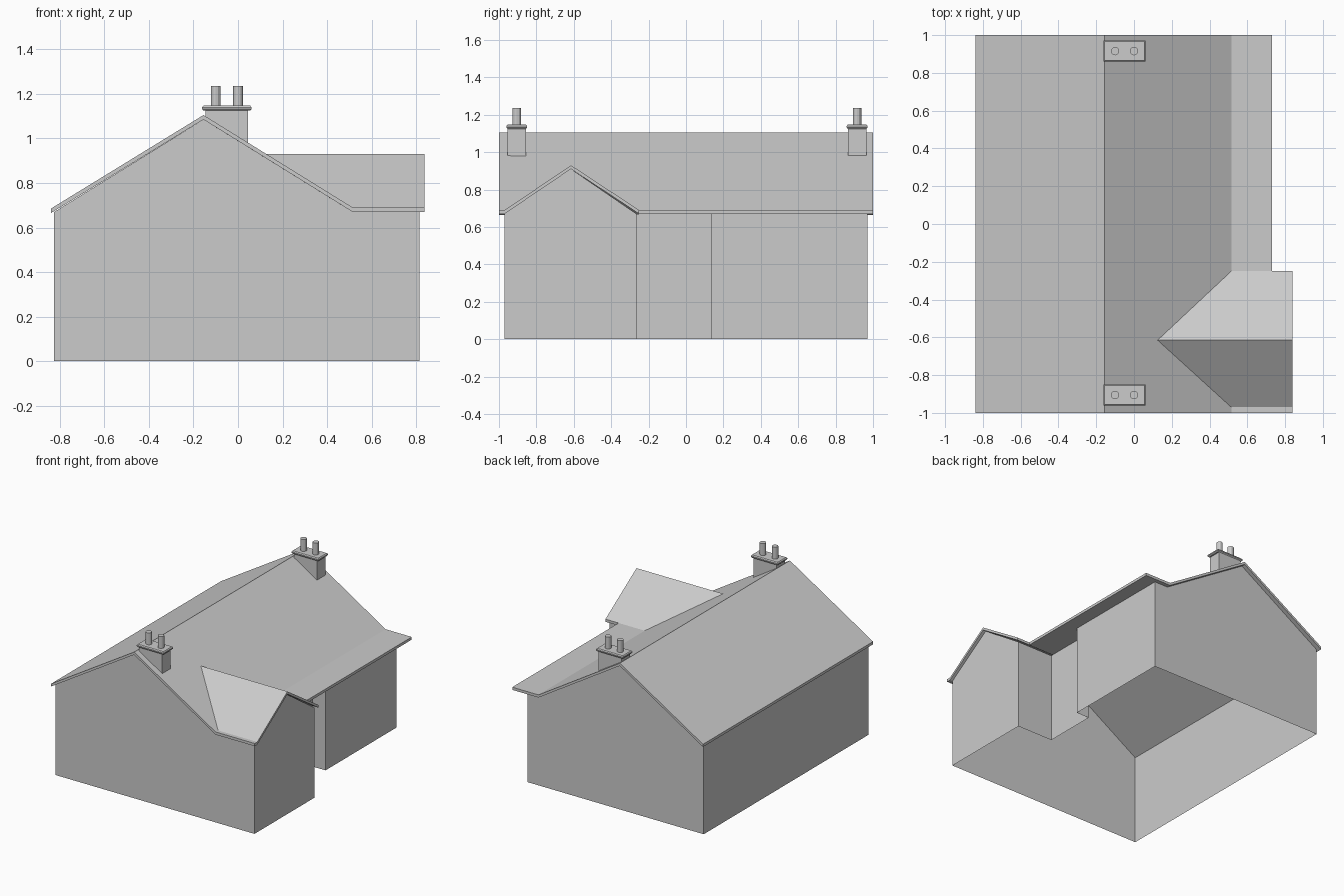
import bpy, bmesh

if "Cube" in bpy.data.objects:
    bpy.data.objects.remove(bpy.data.objects["Cube"])


def make(name, verts, faces, drop=0.0):
    """Flat-faced mesh; drop > 0 thickens the sheet straight down."""
    bm = bmesh.new()
    vs = [bm.verts.new(v) for v in verts]
    fs = [bm.faces.new([vs[i] for i in f]) for f in faces]
    if drop:
        ret = bmesh.ops.extrude_face_region(bm, geom=fs, use_keep_orig=True)
        low = [g for g in ret["geom"] if isinstance(g, bmesh.types.BMVert)]
        bmesh.ops.translate(bm, verts=low, vec=(0, 0, -drop))
    bmesh.ops.recalc_face_normals(bm, faces=bm.faces)
    me = bpy.data.meshes.new(name)
    bm.to_mesh(me)
    bm.free()
    ob = bpy.data.objects.new(name, me)
    bpy.context.collection.objects.link(ob)
    return ob


# Walls: open shell around the footprint, gable peaks inserted in the top edge
W, E = 0.67, 0.815
plan = [(-0.825, -0.97), (E, -0.97), (E, -0.265), (0.52, -0.265),
        (0.52, 0.135), (0.626, 0.135), (0.626, 0.97), (-0.825, 0.97)]
n = len(plan)
verts = [(x, y, 0) for x, y in plan] + [(x, y, W) for x, y in plan]
gables = {0: [(0.515, -0.97, W), (-0.155, -0.97, 1.085)],
          1: [(E, -0.615, 0.91)],
          6: [(-0.155, 0.97, 1.085), (0.515, 0.97, W)]}
faces = []
for i in range(n):
    j = (i + 1) % n
    extra = gables.get(i, [])
    if i == 6:
        # listed from the west end, matching the walk along the top edge
        extra = extra
    start = len(verts)
    verts += extra
    faces.append([i, j, n + j] + list(range(start, start + len(extra))) + [n + i])
make("walls", verts, faces)

# Roof: one folded sheet with the side wing meeting the slope in two valleys
Z, RX, KX = 0.69, -0.155, 0.515
roof = {
    "eaveF": (-0.84, -1, 0.685), "eaveB": (-0.84, 1, 0.685),
    "ridgeF": (RX, -1, 1.105), "ridgeB": (RX, 1, 1.105),
    "kinkF": (KX, -1, Z), "kinkB": (KX, 1, Z),
    "valF": (KX, -0.97, Z), "valB": (KX, -0.25, Z),
    "wing_in": (0.125, -0.615, 0.93), "wing_out": (0.838, -0.615, 0.93),
    "w1": (0.838, -1, Z), "w2": (0.838, -0.97, Z), "w3": (0.838, -0.25, Z),
    "s1": (0.73, -0.25, Z), "s2": (0.73, 1, Z),
}
panels = ["eaveF ridgeF ridgeB eaveB",
          "ridgeF kinkF valF wing_in valB kinkB ridgeB",
          "valB s1 s2 kinkB",
          "kinkF w1 w2 valF",
          "valF w2 wing_out wing_in",
          "wing_in wing_out w3 s1 valB"]
keys = list(roof)
make("roof", list(roof.values()),
     [[keys.index(k) for k in p.split()] for p in panels], drop=0.02)


def stack(name, rings):
    """Closed solid from four-cornered rings."""
    verts = [v for r in rings for v in r]
    faces = [[3, 2, 1, 0], [len(verts) - 4 + k for k in range(4)]]
    for a in range(0, len(verts) - 4, 4):
        for k in range(4):
            m = (k + 1) % 4
            faces.append([a + k, a + m, a + 4 + m, a + 4 + k])
    make(name, verts, faces)


def ring(cx, cy, hx, hy, z):
    return [(cx - hx, cy - hy, z), (cx + hx, cy - hy, z),
            (cx + hx, cy + hy, z), (cx - hx, cy + hy, z)]


# Chimneys: shaft cut to the roof slope, bevelled cap and two pots
for label, cy in (("front", -0.905), ("back", 0.915)):
    cx = -0.05
    base = [(x, y, 1.105 - (x - RX) * 0.619 - 0.003)
            for x, y, _ in ring(cx, cy, 0.095, 0.05, 0)]
    stack(label + "_chimney_shaft", [base, ring(cx, cy, 0.095, 0.05, 1.125)])
    stack(label + "_chimney_cap", [ring(cx, cy, g + 0.055, g, z) for g, z in
                                   ((0.05, 1.125), (0.056, 1.132), (0.056, 1.14), (0.05, 1.147))])
    for i, px in enumerate((-0.1, 0.0)):
        bpy.ops.mesh.primitive_cylinder_add(vertices=12, radius=0.022, depth=0.09,
                                            location=(px, cy, 1.19))
        bpy.context.object.name = f"{label}_chimney_pot_{i + 1}"
